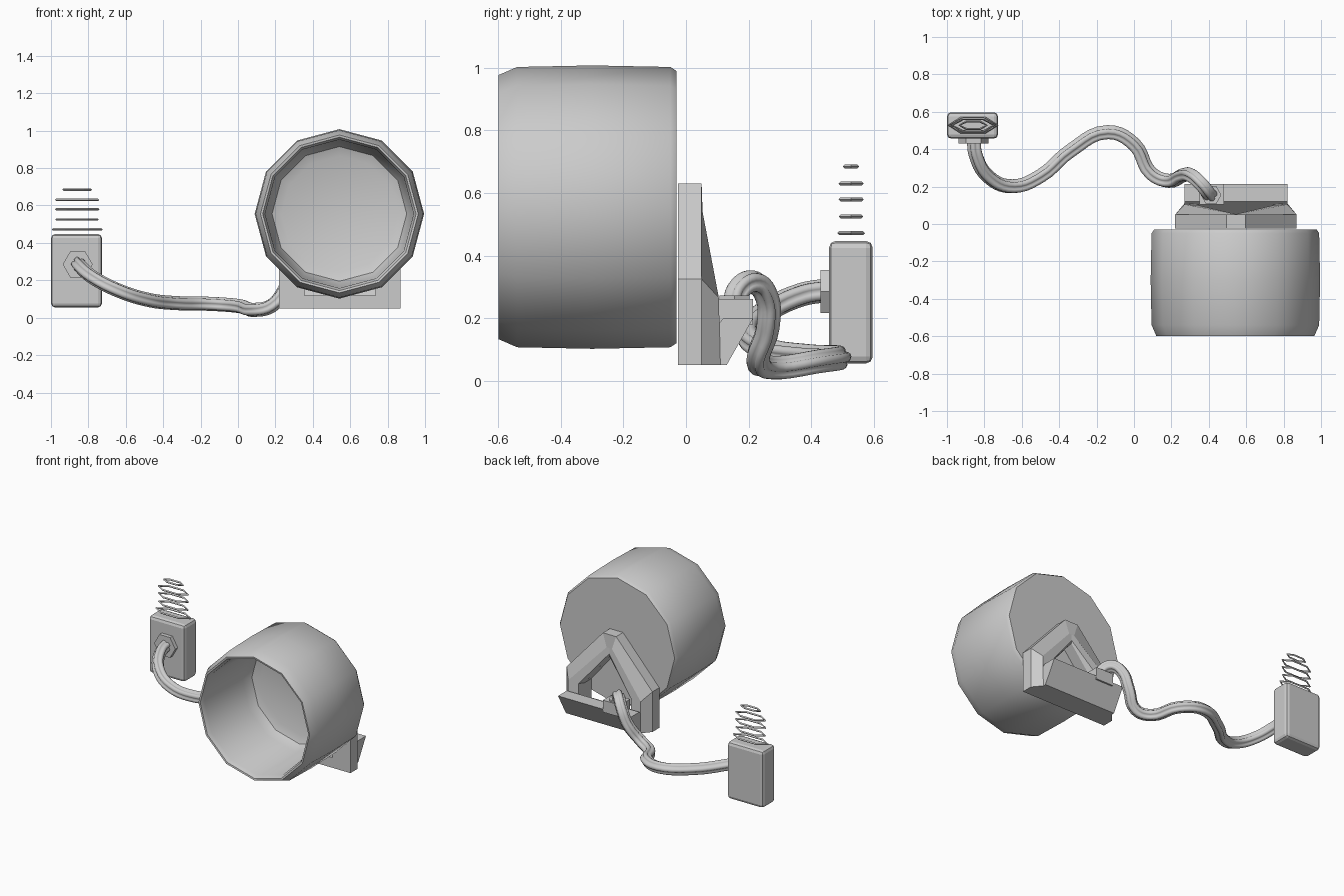
import bpy, bmesh, math
from math import sin, cos, pi

if "Cube" in bpy.data.objects:
    bpy.data.objects.remove(bpy.data.objects["Cube"])


def loft(name, rings, smooth=None):
    """Skin a list of equal-length closed rings and cap both ends."""
    bm = bmesh.new()
    vs = [[bm.verts.new(p) for p in r] for r in rings]
    n = len(rings[0])
    for a, b in zip(vs, vs[1:]):
        for i in range(n):
            j = (i + 1) % n
            bm.faces.new((a[i], a[j], b[j], b[i]))
    bm.faces.new(vs[0])
    bm.faces.new(vs[-1])
    bmesh.ops.recalc_face_normals(bm, faces=bm.faces)
    me = bpy.data.meshes.new(name)
    bm.to_mesh(me)
    bm.free()
    ob = bpy.data.objects.new(name, me)
    bpy.context.collection.objects.link(ob)
    if smooth:
        activate(ob)
        bpy.ops.object.shade_smooth_by_angle(angle=math.radians(smooth))
    return ob


def activate(ob):
    bpy.ops.object.select_all(action='DESELECT')
    bpy.context.view_layer.objects.active = ob
    ob.select_set(True)


def box(name, lo, hi, bevel=0):
    xs, ys = (lo[0], hi[0]), (lo[1], hi[1])
    corners = [(xs[0], ys[0]), (xs[1], ys[0]), (xs[1], ys[1]), (xs[0], ys[1])]
    ob = loft(name, [[(x, y, z) for x, y in corners] for z in (lo[2], hi[2])])
    if bevel:
        m = ob.modifiers.new("bevel", 'BEVEL')
        m.width, m.segments = bevel, 2
    return ob


def ngon_y(cx, cz, r, y, n):
    return [(cx + r * cos(2 * pi * i / n), y, cz + r * sin(2 * pi * i / n))
            for i in range(n)]


def curve(name, pts, kind='POLY', cyclic=False, depth=0.0):
    cu = bpy.data.curves.new(name, 'CURVE')
    cu.dimensions = '3D'
    sp = cu.splines.new(kind)
    if kind == 'BEZIER':
        sp.bezier_points.add(len(pts) - 1)
        for b, p in zip(sp.bezier_points, pts):
            b.co = p
            b.handle_left_type = b.handle_right_type = 'AUTO'
        sp.resolution_u = 5
    else:
        sp.points.add(len(pts) - 1)
        for b, p in zip(sp.points, pts):
            b.co = (*p, 1)
    sp.use_cyclic_u = cyclic
    sp.use_smooth = kind == 'BEZIER'
    cu.bevel_depth, cu.bevel_resolution = depth, 0
    ob = bpy.data.objects.new(name, cu)
    bpy.context.collection.objects.link(ob)
    return ob


def to_mesh(ob):
    activate(ob)
    bpy.ops.object.convert(target='MESH')


# Twelve-sided open cup (radius, y): back, outside, lip, inside, floor
cup = [(.435, -.03), (.448, -.05), (.453, -.3), (.448, -.54), (.422, -.6),
       (.41, -.598), (.397, -.57), (.388, -.17), (.36, -.11), (.31, -.09)]
loft("cup", [ngon_y(.542, .555, r, y, 12) for r, y in cup], 40)

# A-shaped bracket: one arm, mirrored about the cup axis
CX = .545
flat = [(.325, .05), (.325, .325), (.05, .63), (0, .63), (0, .48), (.19, .25), (.19, .05)]
ridge = [(.275, .11, .05), (.275, .105, .265), (.02, .053, .54), (0, .053, .54),
         (0, .053, .5), (.2, .1, .26), (.2, .11, .05)]
arm = loft("bracket_arms", [[(x, -.025, z) for x, z in flat],
                            [(x, .05, z) for x, z in flat], ridge])
arm.location.x = CX
arm.modifiers.new("mirror", 'MIRROR')

# Slanted bar across the foot of the bracket
prof = [(-.025, .05), (.13, .05), (.215, .2), (.12, .2), (.05, .12), (-.025, .12)]
loft("bracket_bar", [[(CX + s * .275, y, z) for y, z in prof] for s in (-1, 1)])

# Socket and hexagonal collar for the cable
box("cable_socket", (.35, .105, .18), (.48, .215, .262))
loft("socket_collar", [[(.412 + .055 * cos(i * pi / 3), .155 + .055 * sin(i * pi / 3), z)
                        for i in range(6)] for z in (.24, .272)])

# Cable of bundled strands: lobed section swept along a path
lobes = 5
section = []
for i in range(lobes * 6):
    a = 2 * pi * i / (lobes * 6)
    r = .027 + .012 * abs(cos(a * lobes / 2)) ** .7
    section.append((r * cos(a), r * sin(a), 0))
profile = curve("cable_section", section, cyclic=True)
profile.hide_render = True
path = [(-.855, .46, .29), (-.845, .37, .275), (-.775, .25, .215), (-.65, .2, .15),
        (-.5, .255, .1), (-.34, .39, .078), (-.14, .49, .073), (0, .425, .062),
        (.09, .27, .042), (.18, .23, .065), (.26, .26, .17), (.31, .257, .27),
        (.36, .215, .315), (.4, .165, .285), (.412, .155, .23)]
cable = curve("cable", path, 'BEZIER')
cable.data.bevel_mode = 'OBJECT'
cable.data.bevel_object = profile
cable.data.use_fill_caps = True
to_mesh(cable)
bpy.data.objects.remove(profile)

# Contact block with its hexagonal cable collar
box("contact_block", (-1, .457, .055), (-.727, .597, .447), .022)
loft("block_collar", [ngon_y(-.857, .285, .08, y, 6) for y in (.43, .47)])

# Spring: stack of stretched hexagonal wire rings
for z, rx, ry in [(.472, .13, .038), (.525, .11, .033), (.58, .112, .034),
                  (.63, .112, .034), (.685, .073, .02)]:
    pts = [(rx, 0), (rx / 2, ry), (-rx / 2, ry), (-rx, 0), (-rx / 2, -ry), (rx / 2, -ry)]
    to_mesh(curve("spring_ring", [(-.86 + x, .528 + y, z) for x, y in pts],
                  cyclic=True, depth=.0065))
